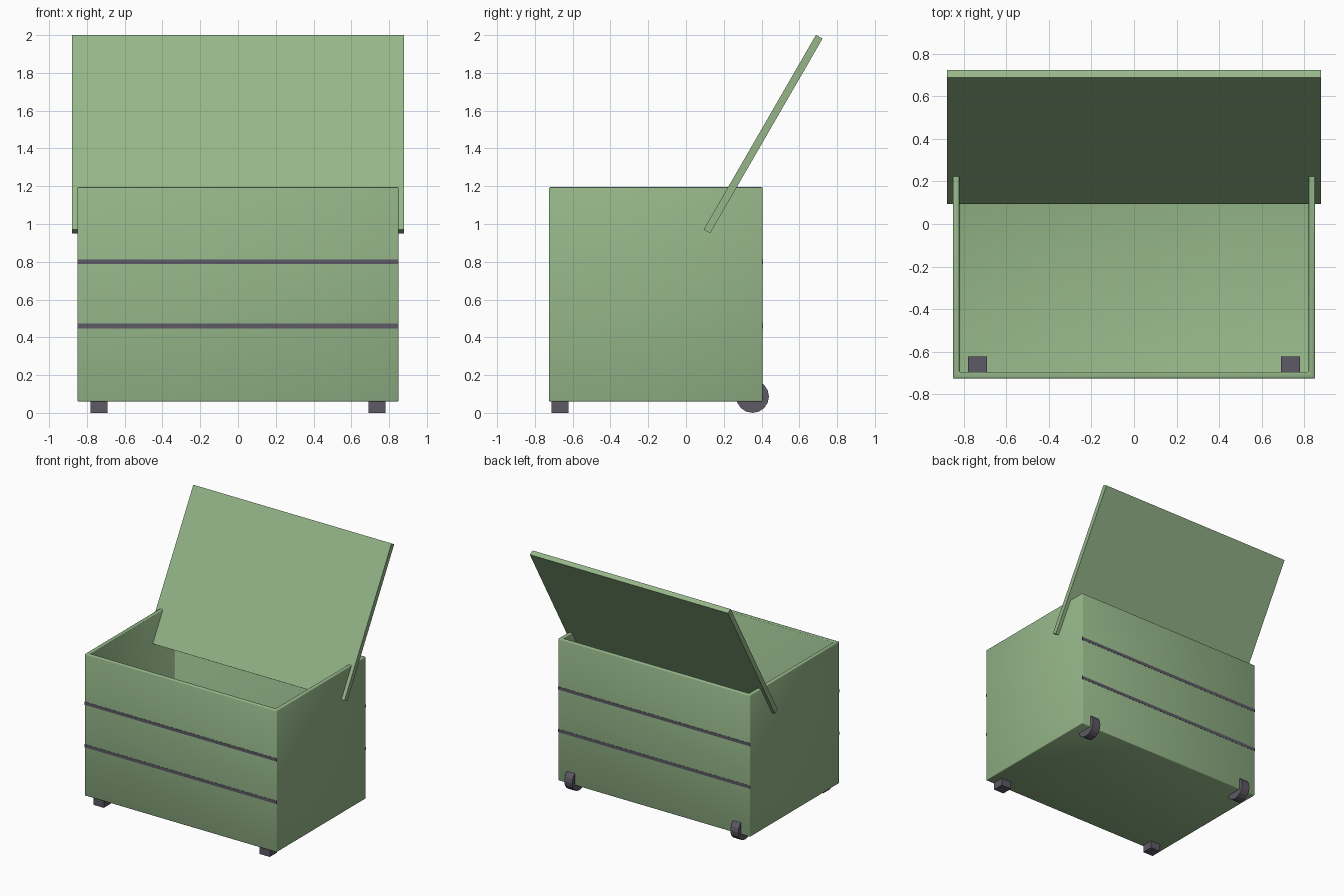
import bpy, bmesh, math
from mathutils import Matrix

cube = bpy.data.objects.get("Cube")
if cube:
    bpy.data.objects.remove(cube, do_unlink=True)


def material(name, colour):
    m = bpy.data.materials.new(name)
    m.use_nodes = True
    m.diffuse_color = (*colour, 1)
    m.node_tree.nodes["Principled BSDF"].inputs["Base Color"].default_value = (*colour, 1)
    return m


GREEN = material("sage green", (0.30, 0.47, 0.25))
DARK = material("dark grey", (0.11, 0.10, 0.13))


def finish(name, bm, mat, smooth=False):
    mesh = bpy.data.meshes.new(name)
    bm.to_mesh(mesh)
    bm.free()
    mesh.materials.append(mat)
    ob = bpy.data.objects.new(name, mesh)
    bpy.context.collection.objects.link(ob)
    for p in mesh.polygons:
        p.use_smooth = smooth
    return ob


def box(name, centre, size, mat, tilt=0):
    bm = bmesh.new()
    bmesh.ops.create_cube(bm, size=1, matrix=Matrix.Translation(centre)
                          @ Matrix.Rotation(tilt, 4, "X") @ Matrix.Diagonal((*size, 1)))
    return finish(name, bm, mat)


WIDTH, DEPTH, HEIGHT, WALL = 1.70, 1.13, 1.135, 0.042
MID_Y, BASE = -0.16, 0.06

# Open chest: a block whose top is inset to the wall thickness and pushed down
bm = bmesh.new()
bmesh.ops.create_cube(bm, size=1, matrix=Matrix.Translation((0, MID_Y, BASE + HEIGHT / 2))
                      @ Matrix.Diagonal((WIDTH, DEPTH, HEIGHT, 1)))
top = max(bm.faces, key=lambda f: f.calc_center_median().z)
bmesh.ops.inset_region(bm, faces=[top], thickness=WALL)
hole = bmesh.ops.extrude_discrete_faces(bm, faces=[top])["faces"][0]
bmesh.ops.translate(bm, verts=hole.verts, vec=(0, 0, WALL - HEIGHT))
bmesh.ops.recalc_face_normals(bm, faces=bm.faces)
chest = finish("chest_body", bm, GREEN, smooth=True)
bevel = chest.modifiers.new("softened edges", "BEVEL")
bevel.width = 0.006
bevel.segments = 2

# Raised lid
box("lid", (0, 0.408, 1.476), (1.755, 1.19, 0.04), GREEN, math.radians(60))

# Thin straps across the front and back
for side, y in (("front", MID_Y - DEPTH / 2), ("back", MID_Y + DEPTH / 2)):
    for level, z in (("lower", 0.46), ("upper", 0.80)):
        box(f"{side}_{level}_strap", (0, y, z), (WIDTH + 0.002, 0.003, 0.025), DARK)

# Front feet and rear wheels
for side, x in (("right", -0.735), ("left", 0.735)):
    box(f"{side}_foot", (x, -0.667, 0.06), (0.09, 0.09, 0.12), DARK)
    bm = bmesh.new()
    bmesh.ops.create_cone(bm, cap_ends=True, segments=16, radius1=0.087, radius2=0.087, depth=0.07,
                          matrix=Matrix.Translation((x, 0.352, 0.087))
                          @ Matrix.Rotation(math.pi / 2, 4, "Y"))
    finish(f"{side}_wheel", bm, DARK)
